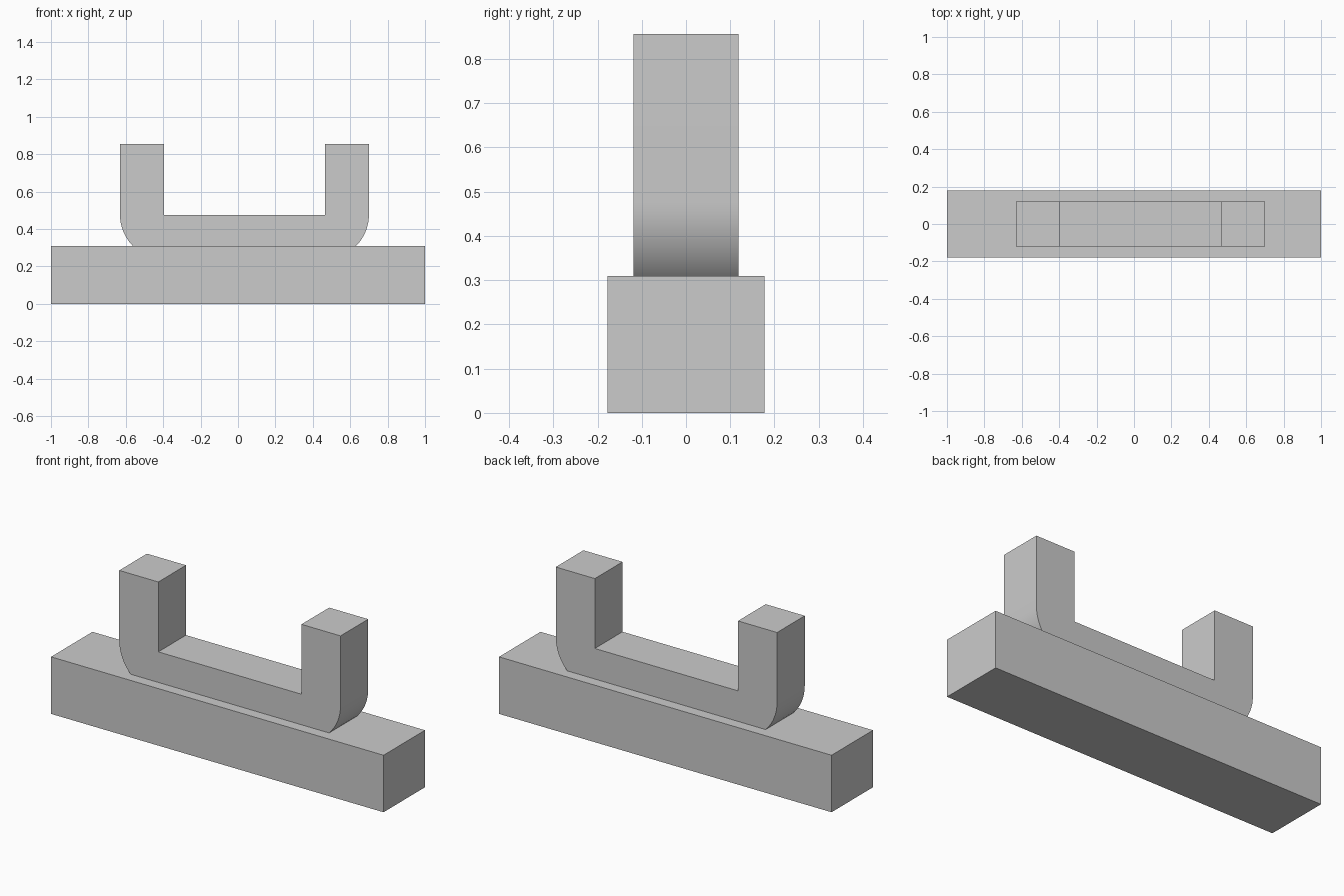
import bpy, bmesh, math

if "Cube" in bpy.data.objects:
    bpy.data.objects.remove(bpy.data.objects["Cube"])

grey = bpy.data.materials.new("plain_grey")
grey.diffuse_color = (0.6, 0.6, 0.6, 1)
grey.use_nodes = True
grey.node_tree.nodes["Principled BSDF"].inputs["Base Color"].default_value = grey.diffuse_color


def extrude_profile(name, points, half_depth):
    """Extrude an x-z outline along y into a closed solid."""
    bm = bmesh.new()
    face = bm.faces.new([bm.verts.new((x, -half_depth, z)) for x, z in points])
    out = bmesh.ops.extrude_face_region(bm, geom=[face])
    moved = [v for v in out["geom"] if isinstance(v, bmesh.types.BMVert)]
    bmesh.ops.translate(bm, verts=moved, vec=(0, 2 * half_depth, 0))
    bmesh.ops.recalc_face_normals(bm, faces=bm.faces)
    mesh = bpy.data.meshes.new(name)
    bm.to_mesh(mesh)
    bm.free()
    mesh.materials.append(grey)
    obj = bpy.data.objects.new(name, mesh)
    bpy.context.collection.objects.link(obj)
    return obj


def arc(cx, cz, radius, start, end, steps=16):
    angles = [math.radians(start + (end - start) * i / steps) for i in range(steps + 1)]
    return [(cx + radius * math.cos(a), cz + radius * math.sin(a)) for a in angles]


# Rectangular base bar
extrude_profile("base_bar", [(-1, 0), (1, 0), (1, 0.31), (-1, 0.31)], 0.178)

# U-shaped bracket: rounded outer corners centred on the sharp inner corners,
# with its lower edge sunk into the base
left, right, floor, top, thick = -0.396, 0.465, 0.476, 0.856, 0.235
outline = [(left - thick, top)]
outline += arc(left, floor, thick, 180, 270)
outline += arc(right, floor, thick, 270, 360)
outline += [(right + thick, top), (right, top), (right, floor), (left, floor), (left, top)]
bracket = extrude_profile("u_bracket", outline, 0.119)

# Smooth the rounded corners, keep the other edges sharp
bpy.context.view_layer.objects.active = bracket
bracket.select_set(True)
bpy.ops.object.shade_smooth_by_angle(angle=math.radians(30))
